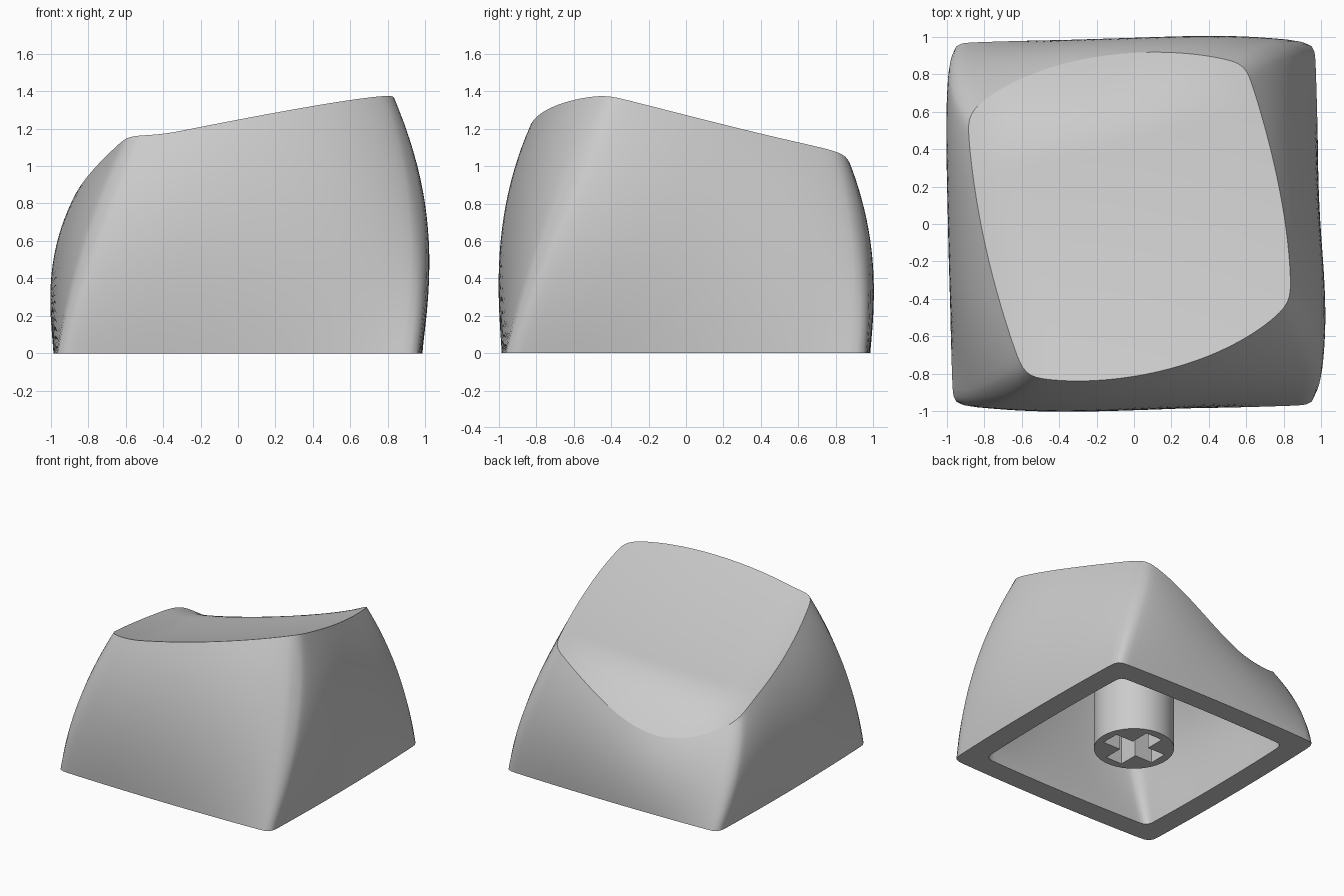
import bpy, bmesh, math
from mathutils import Vector
from mathutils.geometry import interpolate_bezier

cube = bpy.data.objects.get("Cube")
if cube:
    bpy.data.objects.remove(cube, do_unlink=True)

SIDE = 40          # columns per side wall
LEVELS = 20        # rows up the wall
RINGS = 16         # rings across the dished top
INNER = 0.82       # cavity size relative to the shell

grey = bpy.data.materials.new("light grey plastic")
grey.use_nodes = True
grey.diffuse_color = (0.6, 0.6, 0.6, 1)
grey.node_tree.nodes["Principled BSDF"].inputs["Base Color"].default_value = (0.6, 0.6, 0.6, 1)


def top_axes(x, y):
    """Coordinates along the twisted top."""
    return 0.968 * x + 0.252 * y, -0.252 * x + 0.968 * y


def tilt(x, y):
    """Height of the tilted plane that caps the body."""
    u, v = top_axes(x, y)
    return 1.1 + 0.18 * u - 0.26 * v


def dish(x, y):
    """Height of the scooped top, falling away along its back edge."""
    u, v = top_axes(x, y)
    scoop = 0.06 * (1 - u * u - v * v) - 0.5 * max(0, -u - 0.5) ** 2
    drop = 1.1 * max(0, v - 0.45) ** 2 * max(0, 1 - 1.4 * u * u)
    return tilt(x, y) - scoop - drop


def outline(sides, passes):
    """Closed ring from four curved sides, with softened corners."""
    ring = []
    for side in sides:
        a, b, c, d = (Vector((*p, 0)) for p in side)
        ring += interpolate_bezier(a, b, c, d, SIDE + 1)[:-1]
    n = len(ring)
    for _ in range(passes):
        ring = [(ring[i - 1] + ring[i] * 2 + ring[(i + 1) % n]) / 4 for i in range(n)]
    return ring


# Square foot and twisted top rim: front, right, back, left
K, M = 0.965, 0.992
foot = outline([
    [(-K, -K), (-.35, -M), (.35, -M), (K, -K)],
    [(K, -K), (M, -.35), (M, .35), (K, K)],
    [(K, K), (.35, M), (-.35, M), (-K, K)],
    [(-K, K), (-M, .35), (-M, -.35), (-K, -K)]], 2)
FL, FR, BR, BL = (-.585, -.81), (.835, -.42), (.595, .85), (-.89, .59)
rim = outline([
    [FL, (-.20, -.90), (.50, -.785), FR],
    [FR, (.85, -.05), (.735, .45), BR],
    [BR, (.25, .97), (-.50, .96), BL],
    [BL, (-.87, .15), (-.765, -.34), FL]], 6)


def wall_point(i, t):
    """Point on wall column i, twisting and drawing in from foot to rim."""
    a, b = foot[i], rim[i]
    height = dish(b.x, b.y)
    reach = min(1, height / tilt(b.x, b.y))
    corner = (2 * (i % SIDE) / SIDE - 1) ** 2

    def draw_in(s):
        belly = -0.4 * s + 0.8 * s * s + 0.6 * s ** 3
        seam = 0.35 * s + 0.65 * s * s
        return belly + (seam - belly) * corner

    radius = a.length + (b.length - a.length) * draw_in(reach * t) / draw_in(reach)
    start = math.atan2(a.y, a.x)
    turn = math.remainder(math.atan2(b.y, b.x) - start, math.tau)
    angle = start + turn * t
    return Vector((radius * math.cos(angle), radius * math.sin(angle), t * height))


def finish(name, bm):
    bmesh.ops.recalc_face_normals(bm, faces=bm.faces[:])
    mesh = bpy.data.meshes.new(name)
    bm.to_mesh(mesh)
    bm.free()
    obj = bpy.data.objects.new(name, mesh)
    bpy.context.collection.objects.link(obj)
    mesh.materials.append(grey)
    return obj


# Shell: outer skin, cavity skin and the flat foot between them
bm = bmesh.new()
n = len(foot)


def bridge(a, b):
    for i in range(n):
        j = (i + 1) % n
        bm.faces.new((a[i], a[j], b[j], b[i])).smooth = True


def skin(width, height):
    """Wall plus dished top, with crisp foot and rim; returns the foot ring."""
    rows = [[wall_point(i, k / LEVELS) for i in range(n)] for k in range(LEVELS + 1)]
    for k in range(1, RINGS):
        s = 1 - k / RINGS
        rows.append([Vector((p.x * s, p.y * s, dish(p.x * s, p.y * s))) for p in rim])
    loops = [[bm.verts.new((p.x * width, p.y * width, p.z * height)) for p in row] for row in rows]
    for a, b in zip(loops, loops[1:]):
        bridge(a, b)
    centre = bm.verts.new((0, 0, dish(0, 0) * height))
    for i in range(n):
        bm.faces.new((loops[-1][i], loops[-1][(i + 1) % n], centre)).smooth = True
        for loop in (loops[0], loops[LEVELS]):
            bm.edges.get((loop[i - 1], loop[i])).smooth = False
    return loops[0]


bridge(skin(1, 1), skin(INNER, 0.82))
finish("cap_shell", bm)

# Round mounting stem
bm = bmesh.new()
bmesh.ops.create_cone(bm, cap_ends=True, segments=64, radius1=0.302, radius2=0.302, depth=0.87)
bmesh.ops.translate(bm, verts=bm.verts[:], vec=(0, 0, 0.46))
stem = finish("mounting_stem", bm)

# Cross-shaped socket cut up into the stem
L, W = 0.236, 0.075
cross = [(W, W), (W, L), (-W, L), (-W, W), (-L, W), (-L, -W),
         (-W, -W), (-W, -L), (W, -L), (W, -W), (L, -W), (L, W)]
bm = bmesh.new()
face = bm.faces.new([bm.verts.new((x, y, -0.1)) for x, y in cross])
top = bmesh.ops.extrude_face_region(bm, geom=[face])["geom"]
bmesh.ops.translate(bm, verts=[g for g in top if isinstance(g, bmesh.types.BMVert)], vec=(0, 0, 0.6))
cutter = finish("socket_cutter", bm)
cutter.hide_render = True
cut = stem.modifiers.new("socket", 'BOOLEAN')
cut.operation = 'DIFFERENCE'
cut.solver = 'EXACT'
cut.object = cutter
bpy.ops.object.select_all(action='DESELECT')
stem.select_set(True)
bpy.context.view_layer.objects.active = stem
bpy.ops.object.modifier_apply(modifier=cut.name)
bpy.data.objects.remove(cutter, do_unlink=True)
bpy.ops.object.shade_smooth_by_angle(angle=math.radians(30))
